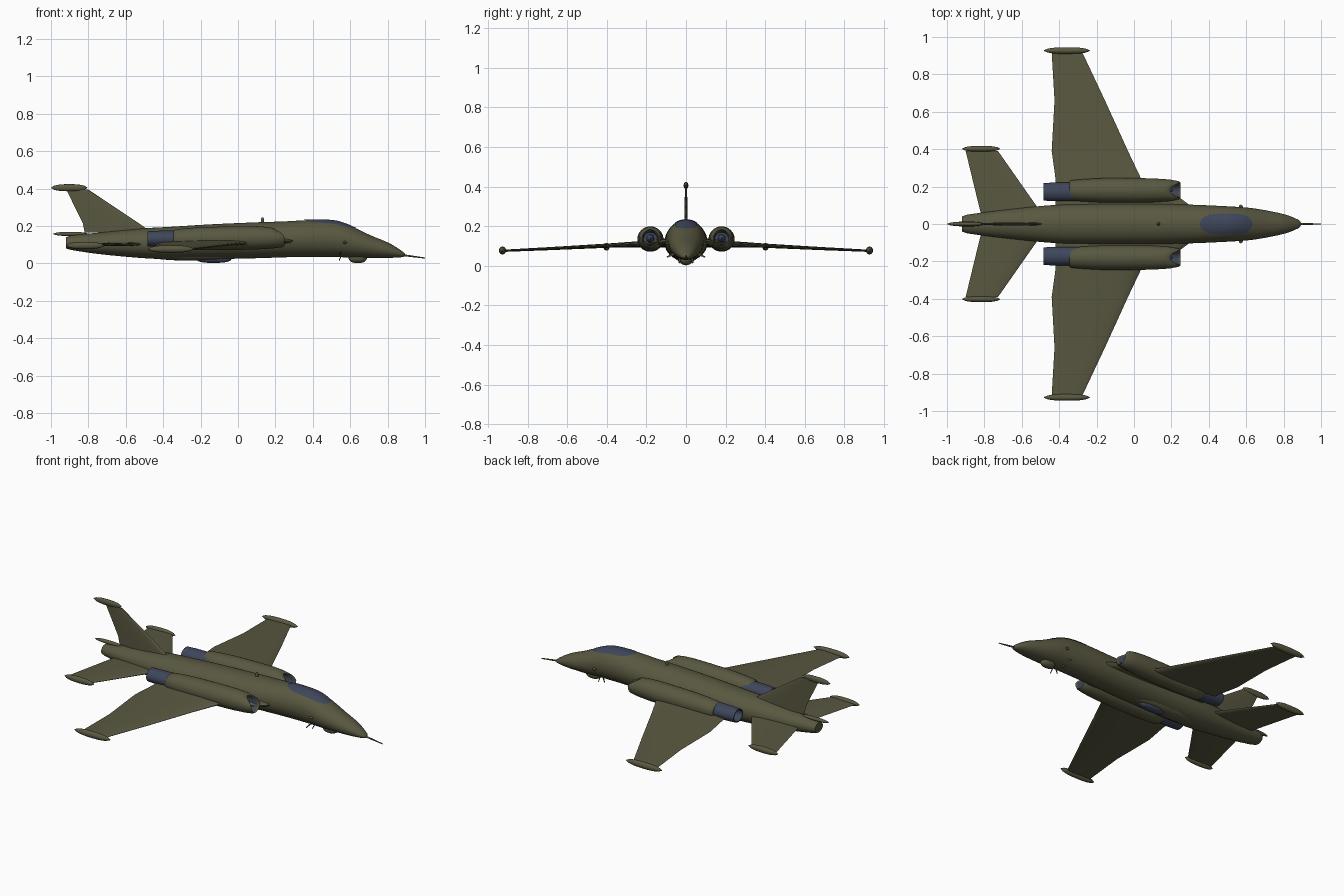
import bpy, bmesh, math
from math import sin, cos, pi

if "Cube" in bpy.data.objects:
    bpy.data.objects.remove(bpy.data.objects["Cube"])


def material(name, rgb):
    m = bpy.data.materials.new(name)
    m.diffuse_color = (*rgb, 1)
    m.use_nodes = True
    m.node_tree.nodes["Principled BSDF"].inputs["Base Color"].default_value = m.diffuse_color
    return m


OLIVE = material("olive paint", (0.10, 0.097, 0.052))
BLUE = material("dark blue grey", (0.048, 0.062, 0.105))


def finish(name, bm, mats, angle=40):
    bmesh.ops.recalc_face_normals(bm, faces=bm.faces)
    me = bpy.data.meshes.new(name)
    bm.to_mesh(me)
    bm.free()
    for m in mats:
        me.materials.append(m)
    ob = bpy.data.objects.new(name, me)
    bpy.context.collection.objects.link(ob)
    bpy.ops.object.select_all(action='DESELECT')
    ob.select_set(True)
    bpy.context.view_layer.objects.active = ob
    bpy.ops.object.shade_smooth_by_angle(angle=math.radians(angle))
    return ob


def skin(name, loops, mats=(OLIVE,), second=0, angle=40):
    """Bridge closed loops of points; the first `second` bands use material 1."""
    bm = bmesh.new()
    rings = [[bm.verts.new(p) for p in loop] for loop in loops]
    n = len(rings[0])
    for k, (a, b) in enumerate(zip(rings, rings[1:])):
        for i in range(n):
            f = bm.faces.new((a[i], a[(i + 1) % n], b[(i + 1) % n], b[i]))
            f.material_index = int(k < second)
    bm.faces.new(rings[0]).material_index = int(second > 0)
    bm.faces.new(rings[-1])
    return finish(name, bm, mats, angle)


def tube(name, rings, n=24, **kw):
    """rings: (x, y, z, half width, half height, pull-back of the top)"""
    loops = []
    for x, y, z, ry, rz, *pull in rings:
        p = pull[0] if pull else 0
        loops.append([(x - p * max(0, sin(t)) ** 2, y + ry * cos(t), z + rz * sin(t))
                      for t in (2 * pi * i / n for i in range(n))])
    return skin(name, loops, **kw)


def pod(name, x0, x1, y, z, ry, rz, tilt=0, mats=(OLIVE,)):
    c, h = (x0 + x1) / 2, (x1 - x0) / 2
    rings = []
    for i in range(13):
        u = -0.995 + 1.99 * i / 12
        s = (1 - abs(u) ** 2.6) ** 0.6
        rings.append((c + h * u, y, z + tilt * u, ry * s, rz * s))
    return tube(name, rings, n=16, mats=mats)


def wing(name, stations, side=1, upright=False):
    """stations: (leading x, trailing x, span, height, thickness)"""
    loops = []
    for le, te, s, h, th in stations:
        loop = []
        for i in range(20):
            t = 2 * pi * i / 20
            u = 0.5 - 0.5 * cos(t)              # 0 at leading edge, 1 at trailing edge
            off = th * 0.5 * (1.9 * math.sqrt(u) * (1 - u) + 0.12 * (1 - u)) * (1 if t < pi else -1)
            x = le + (te - le) * u
            loop.append((x, off, s) if upright else (x, side * s, h + off))
        loops.append(loop)
    return skin(name, loops)


# Fuselage stations: x, top, bottom, half width
FUS = [(0.892, 0.052, 0.040, 0.008), (0.88, 0.064, 0.034, 0.022), (0.81, 0.108, 0.030, 0.050),
       (0.71, 0.150, 0.030, 0.072), (0.63, 0.188, 0.031, 0.085), (0.57, 0.214, 0.033, 0.090),
       (0.51, 0.229, 0.034, 0.094), (0.39, 0.232, 0.035, 0.100), (0.25, 0.225, 0.033, 0.105),
       (0.10, 0.220, 0.028, 0.108), (-0.15, 0.209, 0.025, 0.108), (-0.36, 0.196, 0.023, 0.105),
       (-0.50, 0.188, 0.028, 0.096), (-0.74, 0.165, 0.050, 0.070), (-0.89, 0.150, 0.072, 0.050),
       (-0.92, 0.140, 0.080, 0.040)]


def section(x):
    """Smoothly interpolated (top, bottom, half width) at x."""
    for k in range(len(FUS) - 1):
        if FUS[k][0] >= x >= FUS[k + 1][0]:
            a, b = FUS[k], FUS[k + 1]
            p, q = FUS[max(k - 1, 0)], FUS[min(k + 2, len(FUS) - 1)]
            w = b[0] - a[0]
            t = (x - a[0]) / w
            out = []
            for j in (1, 2, 3):
                m0 = (b[j] - p[j]) / (b[0] - p[0]) * w
                m1 = (q[j] - a[j]) / (q[0] - a[0]) * w
                out.append((2*t**3 - 3*t**2 + 1) * a[j] + (t**3 - 2*t**2 + t) * m0
                           + (3*t**2 - 2*t**3) * b[j] + (t**3 - t**2) * m1)
            return out


xs = []
for a, b in zip(FUS, FUS[1:]):
    xs += [a[0] + (b[0] - a[0]) * i / 4 for i in range(4)]
xs.append(FUS[-1][0])
rings = []
for x in xs:
    top, bot, w = section(x)
    rings.append((x, 0, (top + bot) / 2, w, (top - bot) / 2))
tube("fuselage", rings, n=48)

# Canopy glass: a thin patch lying on the fuselage skin
bm = bmesh.new()
rows = []
for i in range(33):
    u = -0.998 + 1.996 * i / 32
    x = 0.493 + 0.142 * u
    top, bot, w = section(x)
    half = 0.056 * (1 - abs(u) ** 3.2) ** 0.5
    row = []
    for j in range(17):
        y = half * (-1 + j / 8)
        z = (top + bot) / 2 + (top - bot) / 2 * math.sqrt(1 - (y / w) ** 2)
        row.append(bm.verts.new((x, y, z + 0.003)))
    rows.append(row)
for a, b in zip(rows, rows[1:]):
    for j in range(16):
        bm.faces.new((a[j], b[j], b[j + 1], a[j + 1]))
finish("canopy_glass", bm, [BLUE])

# Vertical fin with tip fairing and tail spike
wing("tail_fin", [(-0.46, -0.82, 0.165, 0, 0.022), (-0.53, -0.83, 0.215, 0, 0.020),
                  (-0.80, -0.918, 0.395, 0, 0.014)], upright=True)
pod("fin_tip_fairing", -1.0, -0.805, 0, 0.405, 0.012, 0.019)
pod("tail_spike", -0.99, -0.80, 0, 0.158, 0.013, 0.011)

for side, tag in ((1, "left"), (-1, "right")):
    # Main wing with root strake
    wing(tag + "_wing", [(0.34, -0.42, 0.07, 0.120, 0.045), (0.245, -0.42, 0.14, 0.118, 0.045),
                         (0.15, -0.42, 0.19, 0.114, 0.042), (0.037, -0.42, 0.245, 0.109, 0.036),
                         (-0.032, -0.44, 0.39, 0.102, 0.027), (-0.155, -0.425, 0.66, 0.088, 0.020),
                         (-0.275, -0.44, 0.915, 0.076, 0.014)], side)
    pod(tag + "_wing_tip_pod", -0.483, -0.235, side * 0.927, 0.077, 0.018, 0.020)
    # Tailplane
    wing(tag + "_tailplane", [(-0.47, -0.81, 0.03, 0.104, 0.026), (-0.51, -0.825, 0.08, 0.103, 0.024),
                              (-0.727, -0.90, 0.39, 0.098, 0.013)], side)
    pod(tag + "_tailplane_tip_pod", -0.92, -0.715, side * 0.402, 0.096, 0.016, 0.019)
    # Engine nacelle: blue inlet bore, then the outer shell
    y = side * 0.18
    tube(tag + "_engine_nacelle",
         [(0.10, y, 0.135, 0.034, 0.034), (0.238, y, 0.138, 0.036, 0.040, 0.055),
          (0.248, y, 0.138, 0.042, 0.045, 0.055), (0.238, y, 0.138, 0.049, 0.051, 0.05),
          (0.19, y, 0.138, 0.058, 0.057, 0.03), (0.10, y, 0.137, 0.064, 0.062),
          (-0.03, y, 0.135, 0.066, 0.063), (-0.17, y, 0.133, 0.065, 0.062),
          (-0.27, y, 0.131, 0.060, 0.058), (-0.335, y, 0.130, 0.054, 0.052),
          (-0.345, y, 0.130, 0.046, 0.044)],
         n=32, mats=(OLIVE, BLUE), second=1)
    # Inlet centre body
    pod(tag + "_inlet_cone", 0.06, 0.21, y, 0.138, 0.020, 0.022, mats=(BLUE,))
    # Hollow exhaust pipe
    e = side * 0.172
    tube(tag + "_exhaust", [(-0.28, e, 0.132, 0.050, 0.044), (-0.42, e, 0.132, 0.050, 0.043),
                            (-0.483, e, 0.132, 0.047, 0.040), (-0.483, e, 0.132, 0.041, 0.034),
                            (-0.38, e, 0.132, 0.036, 0.030)], n=32, mats=(BLUE,))
    # Small sensor stub and lower blade by the nose
    pod(tag + "_sensor", 0.56, 0.582, side * 0.09, 0.112, 0.013, 0.007)
    tube(tag + "_blade_antenna", [(0.55, side * 0.060, 0.060, 0.006, 0.006),
                                  (0.54, side * 0.094, 0.045, 0.004, 0.004)], n=8)
    tube(tag + "_chin_probe", [(0.555, side * 0.030, 0.045, 0.006, 0.006),
                               (0.540, side * 0.034, 0.016, 0.004, 0.004)], n=8)

# Nose probe, chin turret, belly panel and spine antenna
tube("nose_probe", [(0.87, 0, 0.046, 0.006, 0.006), (1.0, 0, 0.029, 0.003, 0.003)], n=10)
pod("chin_turret", 0.59, 0.69, 0, 0.028, 0.028, 0.026)
pod("belly_fairing", -0.50, 0.05, 0, 0.045, 0.055, 0.030)
pod("belly_pack", -0.225, -0.035, 0, 0.020, 0.030, 0.017, mats=(BLUE,))
pod("spine_antenna", 0.122, 0.140, 0, 0.225, 0.008, 0.022)
